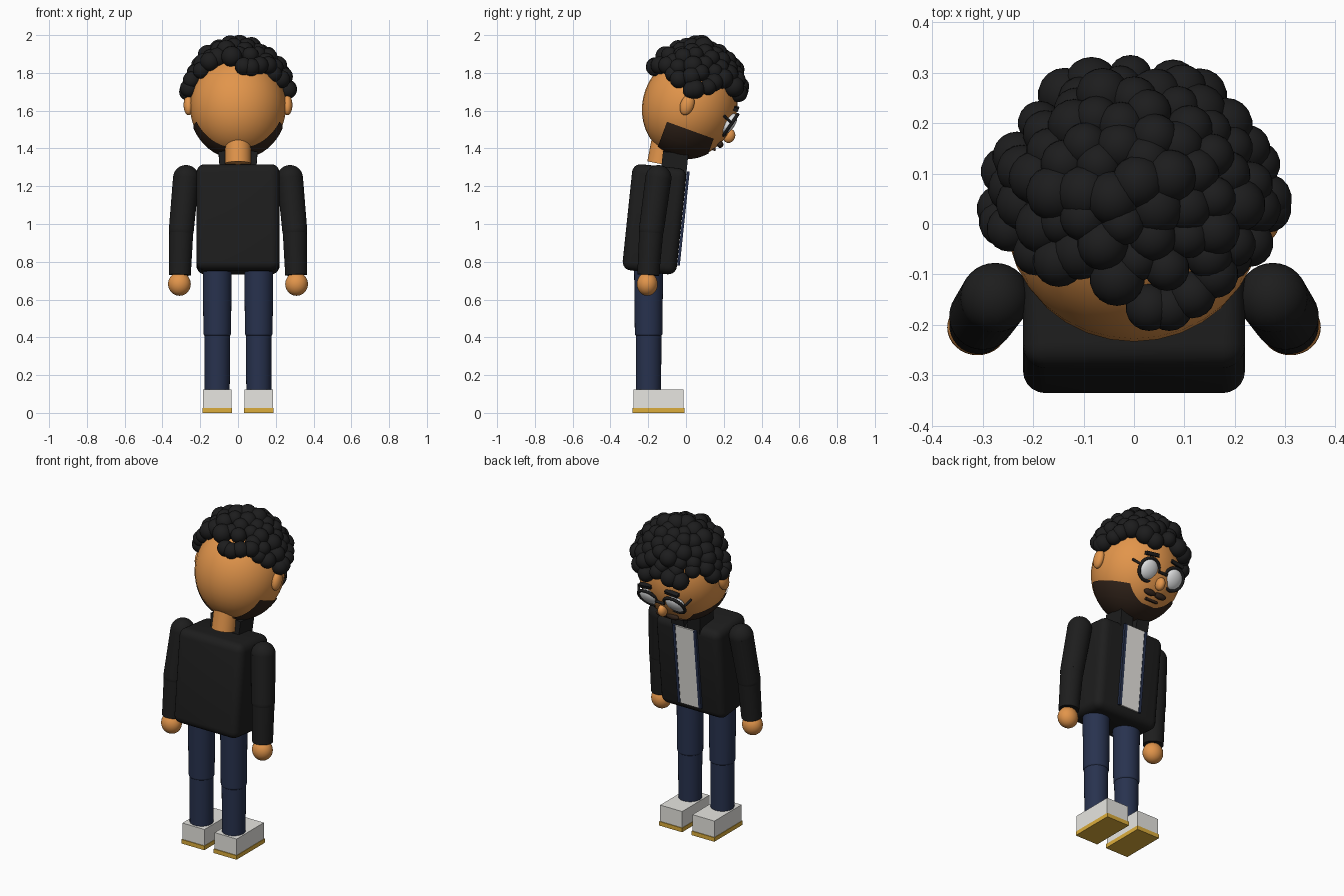
import bpy, bmesh, math, random
from mathutils import Matrix, Vector

random.seed(4)
if "Cube" in bpy.data.objects:
    bpy.data.objects.remove(bpy.data.objects["Cube"])


def material(name, rgb):
    m = bpy.data.materials.new(name)
    m.use_nodes = True
    m.diffuse_color = (*rgb, 1)
    bsdf = m.node_tree.nodes["Principled BSDF"]
    bsdf.inputs["Base Color"].default_value = (*rgb, 1)
    bsdf.inputs["Roughness"].default_value = 0.7
    return m


SKIN = material("skin", (0.76, 0.3, 0.07))
BLACK = material("black_cloth", (0.0125, 0.0125, 0.0125))
HAIR = material("black_hair", (0.012, 0.012, 0.0125))
BEARD = material("dark_brown", (0.033, 0.018, 0.011))
NAVY = material("navy_denim", (0.021, 0.032, 0.077))
SHOE = material("off_white", (0.8, 0.79, 0.75))
SOLE = material("gold", (0.72, 0.42, 0.045))
SHIRT = material("light_grey", (0.8, 0.78, 0.74))
EYE = material("lens_white", (0.85, 0.86, 0.87))

WORLD = Matrix()
BODY = Matrix.Translation((0, -0.167, 1.025)) @ Matrix.Rotation(math.radians(-6), 4, "X")
HEAD = Matrix.Translation((0, 0.02, 1.625)) @ Matrix.Rotation(math.radians(-20), 4, "X")
GLASSES = HEAD @ Matrix.Translation((0, 0.238, -0.02)) @ Matrix.Rotation(math.radians(-14), 4, "X")
SKULL = Vector((0.255, 0.25, 0.28))
SIDES = (("left", 1), ("right", -1))


def finish(bm, name, mat, frame=WORLD):
    me = bpy.data.meshes.new(name)
    bm.to_mesh(me)
    bm.free()
    me.materials.append(mat)
    ob = bpy.data.objects.new(name, me)
    bpy.context.collection.objects.link(ob)
    ob.matrix_world = frame
    bpy.ops.object.select_all(action="DESELECT")
    ob.select_set(True)
    bpy.context.view_layer.objects.active = ob
    bpy.ops.object.shade_smooth_by_angle(angle=math.radians(35))
    return ob


def add_ball(bm, loc, radii, seg=32, rings=20):
    mtx = Matrix.Translation(loc) @ Matrix.Diagonal((*radii, 1))
    bmesh.ops.create_uvsphere(bm, u_segments=seg, v_segments=rings, radius=1, matrix=mtx)


def ball(name, mat, loc, radii, frame=WORLD):
    bm = bmesh.new()
    add_ball(bm, loc, radii)
    return finish(bm, name, mat, frame)


def box(name, mat, loc, size, frame=WORLD, bevel=0, tilt=0):
    bm = bmesh.new()
    mtx = Matrix.Translation(loc) @ Matrix.Rotation(tilt, 4, "Y") @ Matrix.Diagonal((*size, 1))
    bmesh.ops.create_cube(bm, size=1, matrix=mtx)
    if bevel:
        bmesh.ops.bevel(bm, geom=bm.edges[:], offset=bevel, segments=5, profile=0.5, affect="EDGES")
    return finish(bm, name, mat, frame)


def rod(name, mat, start, end, r1, r2, frame=WORLD, cap=False):
    """Tapered cylinder between two points, with optional rounded ends."""
    a, b = Vector(start), Vector(end)
    turn = (b - a).to_track_quat("Z", "Y").to_matrix().to_4x4()
    bm = bmesh.new()
    bmesh.ops.create_cone(bm, cap_ends=True, segments=32, radius1=r1, radius2=r2,
                          depth=(b - a).length, matrix=Matrix.Translation((a + b) / 2) @ turn)
    if cap:
        add_ball(bm, a, (r1,) * 3)
        add_ball(bm, b, (r2,) * 3)
    return finish(bm, name, mat, frame)


# Legs and shoes
for side, s in SIDES:
    x, y = s * 0.11, -0.198
    rod(side + "_thigh", NAVY, (x, y, 0.42), (x, y, 0.8), 0.073, 0.077)
    ball(side + "_knee", NAVY, (x, y, 0.42), (0.073, 0.073, 0.03))
    rod(side + "_shin", NAVY, (x, y, 0.1), (x, y, 0.42), 0.066, 0.068)
    box(side + "_shoe", SHOE, (x, -0.145, 0.075), (0.15, 0.265, 0.1))
    box(side + "_sole", SOLE, (x, -0.145, 0.0125), (0.156, 0.275, 0.025))

# Jacket with open front
box("jacket", BLACK, (0, 0, 0), (0.44, 0.288, 0.565), BODY, 0.045)
box("shirt_panel", SHIRT, (0, 0.152, 0.02), (0.125, 0.009, 0.5), BODY)
for side, s in SIDES:
    box(side + "_zip_edge", NAVY, (s * 0.071, 0.152, 0.02), (0.018, 0.014, 0.5), BODY)
    box(side + "_collar", BLACK, (s * 0.056, 0.075, 0.305), (0.085, 0.135, 0.12), BODY, 0, s * 0.08)

# Arms and hands
for side, s in SIDES:
    shoulder = (s * 0.275, -0.146, 1.243)
    elbow = (s * 0.3, -0.183, 0.97)
    wrist = (s * 0.308, -0.2, 0.73)
    rod(side + "_upper_arm", BLACK, shoulder, elbow, 0.069, 0.066, cap=True)
    rod(side + "_forearm", BLACK, elbow, wrist, 0.064, 0.058)
    ball(side + "_hand", SKIN, (s * 0.31, -0.205, 0.682), (0.06, 0.055, 0.062))

# Neck, head, ears and nose
rod("neck", SKIN, (0, 0.0, 0.295), (0, 0.01, 0.41), 0.07, 0.07, BODY)
ball("head", SKIN, (0, 0, 0), SKULL, HEAD)
ball("nose", SKIN, (0, 0.25, -0.078), (0.026, 0.032, 0.038), HEAD)
for side, s in SIDES:
    ball(side + "_ear", SKIN, (s * 0.262, -0.015, 0), (0.026, 0.036, 0.056), HEAD)

# Beard: thin shell over the jaw, left open around the mouth
TOP, CHIN, BACK, FRONT = -0.12, -0.2, -0.085, 0.178
bm = bmesh.new()
add_ball(bm, (0, 0, 0), SKULL * 1.02, 64, 40)
for co, no in (((0, 0, TOP), (0, 0, 1)), ((0, 0, CHIN), (0, 0, 1)),
               ((0, BACK, 0), (0, 1, 0)), ((0, FRONT, 0), (0, 1, 0))):
    bmesh.ops.bisect_plane(bm, geom=bm.verts[:] + bm.edges[:] + bm.faces[:],
                           plane_co=co, plane_no=no)
bare = []
for f in bm.faces:
    c = f.calc_center_median()
    if c.z > TOP or c.y < BACK or (c.y > FRONT and c.z > CHIN):
        bare.append(f)
bmesh.ops.delete(bm, geom=bare, context="FACES")
finish(bm, "beard", BEARD, HEAD)

# Moustache, mouth, brows and glasses
box("mouth", BEARD, (0, 0.2, -0.172), (0.08, 0.016, 0.014), HEAD)
for side, s in SIDES:
    ball(side + "_moustache", BEARD, (s * 0.036, 0.222, -0.137), (0.042, 0.016, 0.018), HEAD)
    box(side + "_brow", HAIR, (s * 0.09, 0.236, 0.07), (0.085, 0.026, 0.02), HEAD, 0, s * 0.12)
    ball(side + "_lens", EYE, (s * 0.088, -0.01, 0), (0.062, 0.03, 0.062), GLASSES)
    bpy.ops.mesh.primitive_torus_add(major_segments=40, minor_segments=10,
                                     major_radius=0.066, minor_radius=0.009)
    rim = bpy.context.object
    rim.name = side + "_glasses_rim"
    rim.data.materials.append(HAIR)
    rim.matrix_world = (GLASSES @ Matrix.Translation((s * 0.088, 0, 0))
                        @ Matrix.Rotation(math.pi / 2, 4, "X"))
    bpy.ops.object.shade_smooth()
    rod(side + "_glasses_temple", HAIR, (s * 0.152, 0, 0.01), (s * 0.18, -0.055, 0.02),
        0.007, 0.007, GLASSES)
rod("glasses_bridge", HAIR, (-0.03, 0.012, 0.008), (0.03, 0.012, 0.008), 0.008, 0.008, GLASSES)


# Curly hair: balls spread over the crown above a varying hairline
def hairline(y):
    if y < 0:
        return 0.065 + 0.125 * min(1, max(0, -y - 0.11) / 0.1)
    return 0.065 + 0.08 * min(1, y / 0.15)


bm = bmesh.new()
COUNT = 250
for i in range(COUNT):
    h = 1 - 2 * (i + 0.5) / COUNT
    a = i * math.pi * (3 - math.sqrt(5)) + random.uniform(-0.08, 0.08)
    ring = math.sqrt(1 - h * h)
    p = Vector((0.274 * ring * math.cos(a), 0.262 * ring * math.sin(a), 0.33 * h))
    p *= random.uniform(0.95, 1.02)
    if p.z > hairline(p.y):
        add_ball(bm, p, (random.uniform(0.043, 0.056),) * 3, 18, 12)
to_head = HEAD.inverted()
# Loose curls on the nape side and in front of the ears
for x, y, z in ((0.03, -0.165, 1.835), (0.07, -0.165, 1.83), (0.115, -0.14, 1.84),
                (0.16, -0.1, 1.84), (0.265, 0.03, 1.71), (-0.265, 0.03, 1.7)):
    add_ball(bm, to_head @ Vector((x, y, z)), (0.047,) * 3, 18, 12)
finish(bm, "curly_hair", HAIR, HEAD)
